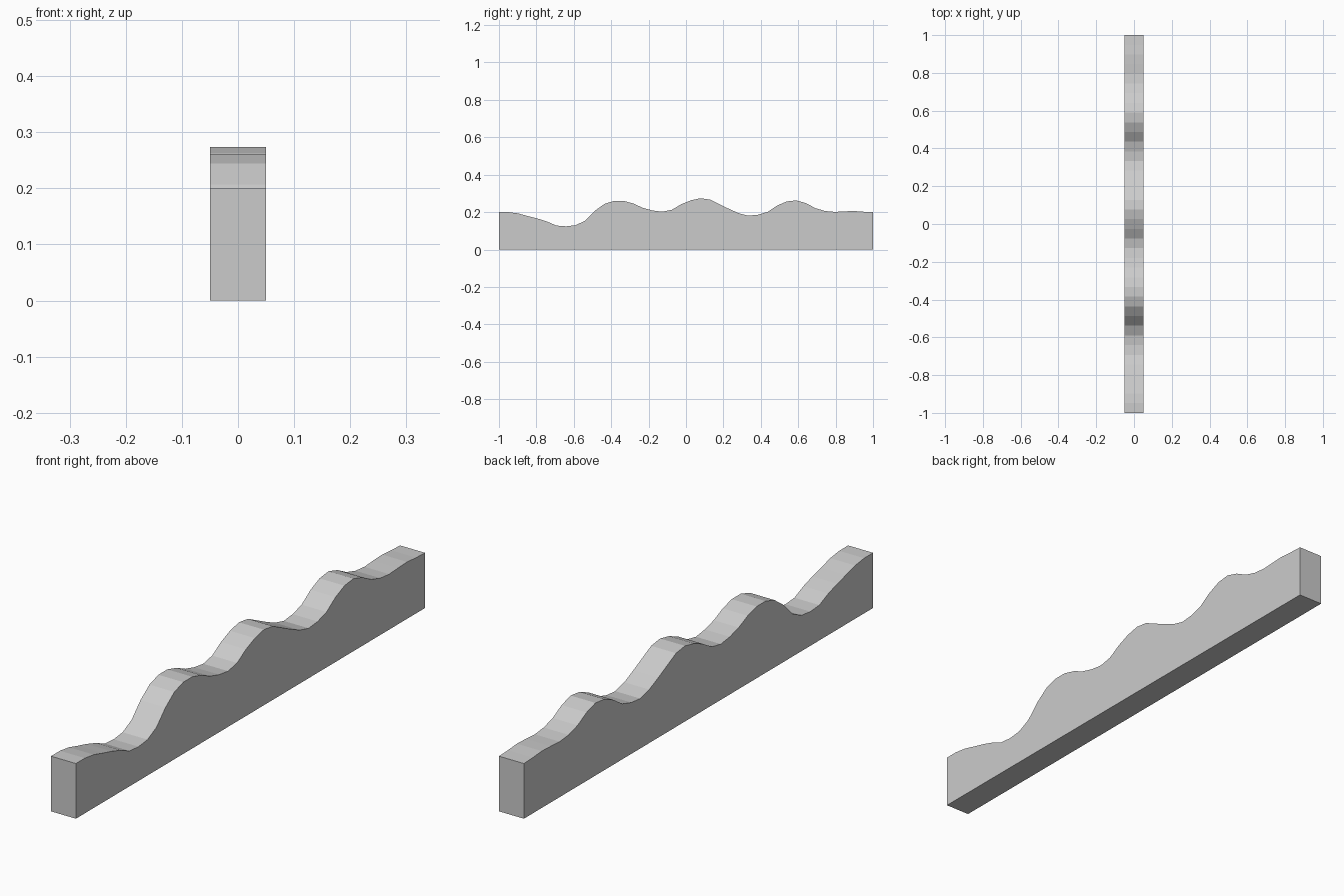
import bpy, bmesh

if "Cube" in bpy.data.objects:
    bpy.data.objects.remove(bpy.data.objects["Cube"])

HALF_W = 0.05
# Top edge heights, evenly spaced along y from -1 to 1
heights = [
    .200, .200, .193, .179, .166, .150, .128, .124, .130, .155,
    .207, .244, .260, .260, .246, .223, .209, .202, .212, .242,
    .263, .274, .267, .242, .217, .194, .181, .186, .201, .235,
    .257, .263, .248, .221, .206, .201, .204, .206, .202, .200]
n = len(heights)

# Side profile: wavy top closed by a flat base
profile = [(-1 + 2 * i / (n - 1), h) for i, h in enumerate(heights)]
profile = [(-1, 0)] + profile + [(1, 0)]

# Extrude the profile across x
bm = bmesh.new()
side = bm.faces.new([bm.verts.new((-HALF_W, y, z)) for y, z in profile])
ext = bmesh.ops.extrude_face_region(bm, geom=[side], use_keep_orig=True)
moved = [g for g in ext["geom"] if isinstance(g, bmesh.types.BMVert)]
bmesh.ops.translate(bm, verts=moved, vec=(2 * HALF_W, 0, 0))
bmesh.ops.recalc_face_normals(bm, faces=bm.faces)

mesh = bpy.data.meshes.new("wavy_rail")
bm.to_mesh(mesh)
bm.free()
rail = bpy.data.objects.new("wavy_rail", mesh)
bpy.context.collection.objects.link(rail)
